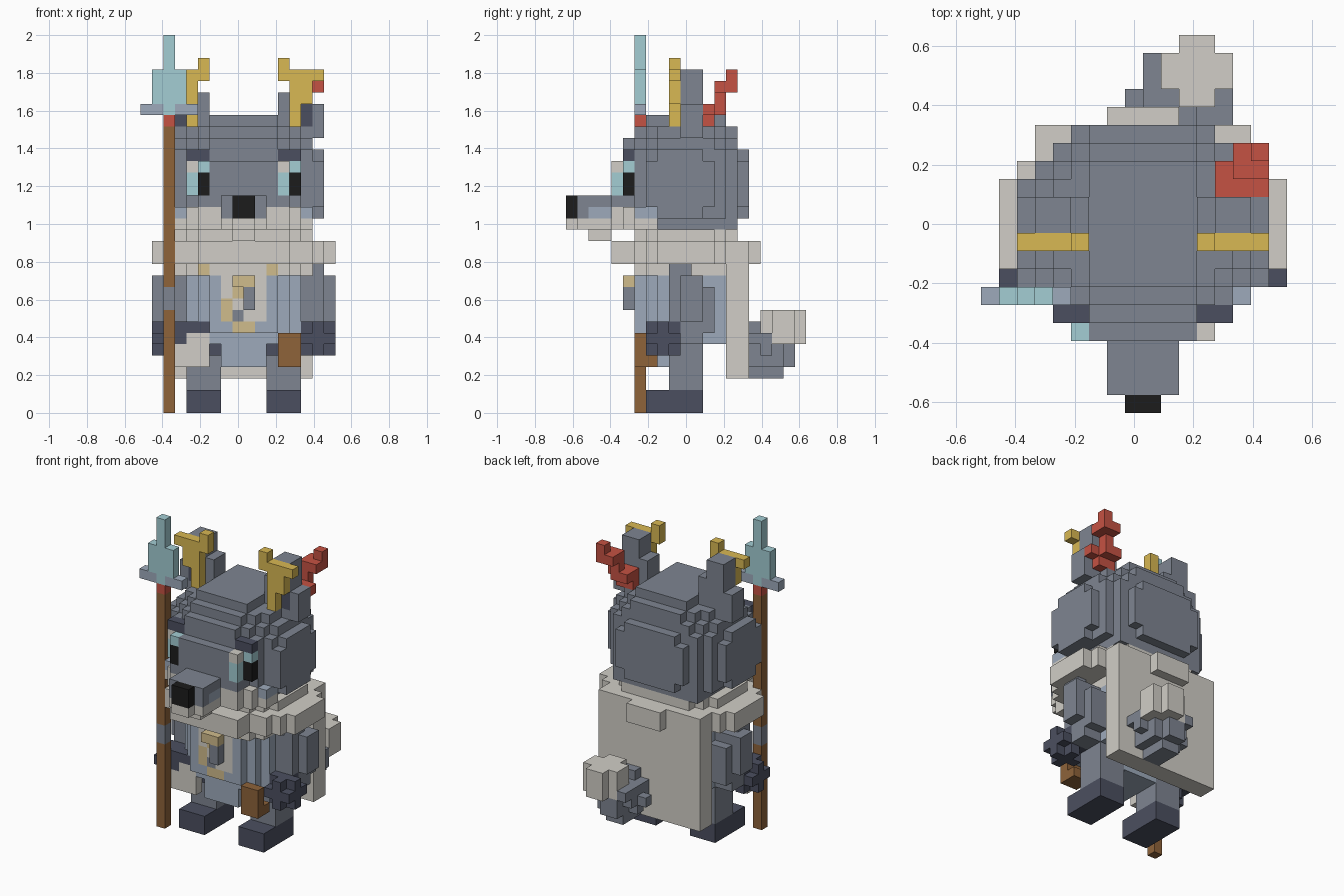
import bpy, bmesh
from mathutils import Vector

cube = bpy.data.objects.get("Cube")
if cube:
    bpy.data.objects.remove(cube, do_unlink=True)

V = 2 / 33                      # edge length of one block
ORIGIN = Vector((-8.5, -10.5, 0))


def linear(h):
    c = [int(h[n:n + 2], 16) / 255 for n in (0, 2, 4)]
    return [x / 12.92 if x < 0.04045 else ((x + 0.055) / 1.055) ** 2.4 for x in c] + [1]


COLOURS = dict(slate="7e8591", navy="4b4f60", cream="d1cec7", teal="a3cdd4", steel="9daabb",
               gold="d8b853", red="c55243", brown="8e633a", black="1c1c1c", tan="d0bc8c")
MATS = {}
for name, code in COLOURS.items():
    m = bpy.data.materials.new(name)
    m.use_nodes = True
    m.diffuse_color = linear(code)
    m.node_tree.nodes["Principled BSDF"].inputs["Base Color"].default_value = linear(code)
    MATS[name] = m

blocks = {}                     # (i, j, k) -> (part, colour)


def fill(part, colour, *boxes, mirror=False):
    """Fill boxes given as x0, x1, y0, y1, z0, z1 in blocks; mirror about the body's middle."""
    for x0, x1, y0, y1, z0, z1 in boxes:
        for i in range(x0, x1):
            for j in range(y0, y1):
                for k in range(z0, z1):
                    blocks[i, j, k] = (part, colour)
                    if mirror:
                        blocks[17 - i, j, k] = (part.replace("left", "right"), colour)


# Legs and feet
fill("left_leg", "slate", (11, 14, 9, 12, 2, 6), mirror=True)
fill("left_foot", "navy", (11, 14, 7, 12, 0, 2), mirror=True)

# Tunic, belt and loincloth
fill("tunic", "steel", (4, 14, 8, 14, 6, 12), (5, 13, 7, 14, 6, 12), (6, 12, 6, 14, 7, 12))
fill("belt", "navy", (6, 12, 8, 12, 5, 6))
fill("loincloth", "steel", (7, 11, 7, 12, 4, 6))
fill("tunic", "cream", (4, 14, 7, 14, 12, 13), (5, 13, 6, 14, 12, 13), (7, 11, 6, 7, 8, 12))
fill("tunic", "tan", (5, 6, 6, 8, 12, 13), (11, 12, 6, 8, 12, 13), (8, 10, 6, 7, 10, 12),
     (7, 8, 6, 7, 8, 10), (8, 10, 6, 7, 7, 8))
fill("pendant", "tan", (8, 10, 5, 6, 11, 12))
fill("pendant", "slate", (9, 10, 5, 6, 9, 11), (8, 9, 6, 7, 8, 9))

# Pouches
fill("brown_pouch", "brown", (12, 14, 6, 7, 4, 7), (12, 14, 7, 8, 4, 5))
fill("cream_pouch", "cream", (3, 6, 7, 8, 4, 7))
fill("cream_pouch", "navy", (3, 6, 7, 8, 7, 8))

# Arms and star-shaped paws
fill("left_arm", "slate", (14, 16, 9, 12, 6, 12), (14, 17, 10, 12, 8, 12),
     (15, 16, 9, 11, 12, 13), (14, 16, 10, 13, 7, 11), mirror=True)
fill("left_paw", "navy", (14, 17, 8, 9, 5, 8), (14, 17, 7, 10, 6, 7), (15, 16, 7, 10, 5, 8),
     mirror=True)

# Cape and fur collar
fill("cape", "cream", (3, 15, 14, 16, 3, 13))
fill("collar", "cream", (1, 17, 8, 13, 13, 15), (2, 16, 7, 14, 13, 15), (3, 15, 6, 16, 13, 15),
     (5, 13, 4, 16, 13, 15), (7, 11, 4, 17, 13, 15), (3, 15, 8, 13, 15, 16),
     (4, 14, 7, 14, 15, 16), (5, 13, 6, 15, 15, 16))

# Tail
fill("tail", "slate", (10, 12, 16, 19, 3, 4), (10, 13, 16, 19, 4, 5), (9, 13, 17, 18, 4, 5),
     (10, 12, 19, 20, 4, 6), (9, 13, 16, 19, 5, 6), (8, 14, 17, 18, 5, 6),
     (9, 13, 16, 18, 6, 7), (9, 10, 17, 20, 6, 7), (11, 14, 16, 18, 6, 7), (10, 12, 16, 17, 7, 8))
fill("tail_tip", "cream", (10, 14, 18, 20, 6, 9), (11, 13, 17, 21, 6, 9))

# Head, with rounded corners in steps
fill("head", "slate", (2, 16, 7, 13, 18, 22), (2, 16, 8, 12, 17, 23),
     (3, 15, 7, 14, 17, 23), (4, 14, 6, 15, 17, 23), (5, 13, 5, 16, 18, 22), (6, 12, 5, 16, 17, 23),
     (3, 15, 8, 13, 23, 24), (4, 14, 7, 14, 23, 24), (5, 13, 6, 15, 23, 24), (6, 12, 5, 15, 23, 24),
     (4, 14, 8, 13, 24, 25), (5, 13, 7, 14, 24, 25), (6, 12, 6, 15, 24, 25), (6, 12, 7, 14, 25, 26),
     (5, 13, 4, 6, 17, 19), (6, 12, 4, 6, 17, 22), (4, 14, 8, 15, 16, 17))
fill("jowls", "steel", (3, 15, 6, 8, 17, 18))
fill("jowls", "cream", (3, 15, 6, 8, 16, 17), (4, 14, 5, 8, 16, 18), (5, 13, 4, 8, 16, 18))

# Snout
fill("snout", "slate", (7, 11, 1, 5, 18, 19), (7, 11, 1, 2, 17, 18))
fill("snout", "steel", (7, 11, 2, 5, 17, 18))
fill("chin", "cream", (7, 11, 1, 5, 16, 17), (8, 10, 0, 1, 16, 17), (8, 10, 2, 4, 15, 16))
fill("nose", "black", (8, 10, 0, 1, 17, 19))

# Eyes and brows
fill("left_brow", "navy", (12, 14, 5, 6, 22, 23), mirror=True)
fill("left_eye", "teal", (12, 13, 4, 6, 19, 21), (13, 14, 5, 6, 19, 22))
fill("left_eye", "cream", (12, 13, 4, 5, 21, 22))
fill("left_eye", "black", (13, 14, 5, 6, 19, 21))
fill("right_eye", "teal", (5, 6, 4, 6, 19, 22), (4, 5, 5, 6, 19, 21))
fill("right_eye", "cream", (4, 5, 5, 6, 21, 22))
fill("right_eye", "black", (5, 6, 4, 5, 19, 21))

# Ears with dark lining, and the gold antlers in front of them
fill("left_ear", "slate", (12, 16, 10, 12, 24, 27), (12, 13, 10, 12, 26, 28),
     (13, 15, 10, 12, 26, 30), mirror=True)
fill("left_ear", "navy", (14, 15, 10, 11, 25, 27), mirror=True)
fill("left_antler", "gold", (13, 14, 9, 10, 25, 27), (13, 15, 9, 10, 27, 29),
     (13, 16, 9, 10, 29, 30), (12, 13, 9, 10, 29, 31), mirror=True)

# Red feather behind the left ear
fill("feather", "red", (13, 15, 12, 13, 25, 27), (13, 15, 12, 14, 26, 27), (14, 16, 12, 13, 26, 27),
     (14, 15, 13, 14, 27, 29), (14, 16, 13, 15, 28, 29), (15, 16, 14, 15, 28, 30))

# Spear
fill("spear_shaft", "brown", (2, 3, 6, 7, 0, 25))
fill("spear_shaft", "slate", (2, 3, 6, 7, 9, 11))
fill("spear_binding", "red", (2, 3, 6, 7, 25, 26))
fill("spear_guard", "steel", (0, 5, 6, 7, 26, 27))
fill("spear_blade", "teal", (2, 3, 6, 7, 26, 33), (1, 4, 6, 7, 27, 30))

# Turn every part's exposed block sides into a mesh
DIRS = [Vector(d) for d in ((1, 0, 0), (-1, 0, 0), (0, 1, 0), (0, -1, 0), (0, 0, 1), (0, 0, -1))]
parts = {}
for cell, (part, colour) in blocks.items():
    parts.setdefault(part, []).append((cell, colour))

for part, cells in parts.items():
    bm = bmesh.new()
    slots = sorted({colour for _, colour in cells})
    for cell, colour in cells:
        centre = Vector(cell) + Vector((0.5, 0.5, 0.5)) + ORIGIN
        for d in DIRS:
            if tuple(int(a + b) for a, b in zip(cell, d)) in blocks:
                continue
            u = Vector((d.y, d.z, d.x))
            w = d.cross(u)
            ring = [bm.verts.new((centre + (d + u * a + w * b) / 2) * V)
                    for a, b in ((-1, -1), (1, -1), (1, 1), (-1, 1))]
            bm.faces.new(ring).material_index = slots.index(colour)
    bmesh.ops.remove_doubles(bm, verts=bm.verts, dist=V * 0.01)
    bmesh.ops.dissolve_limit(bm, angle_limit=0.01, verts=bm.verts, edges=bm.edges,
                             delimit={'MATERIAL'})
    mesh = bpy.data.meshes.new(part)
    for colour in slots:
        mesh.materials.append(MATS[colour])
    bm.to_mesh(mesh)
    bm.free()
    bpy.context.collection.objects.link(bpy.data.objects.new(part, mesh))
